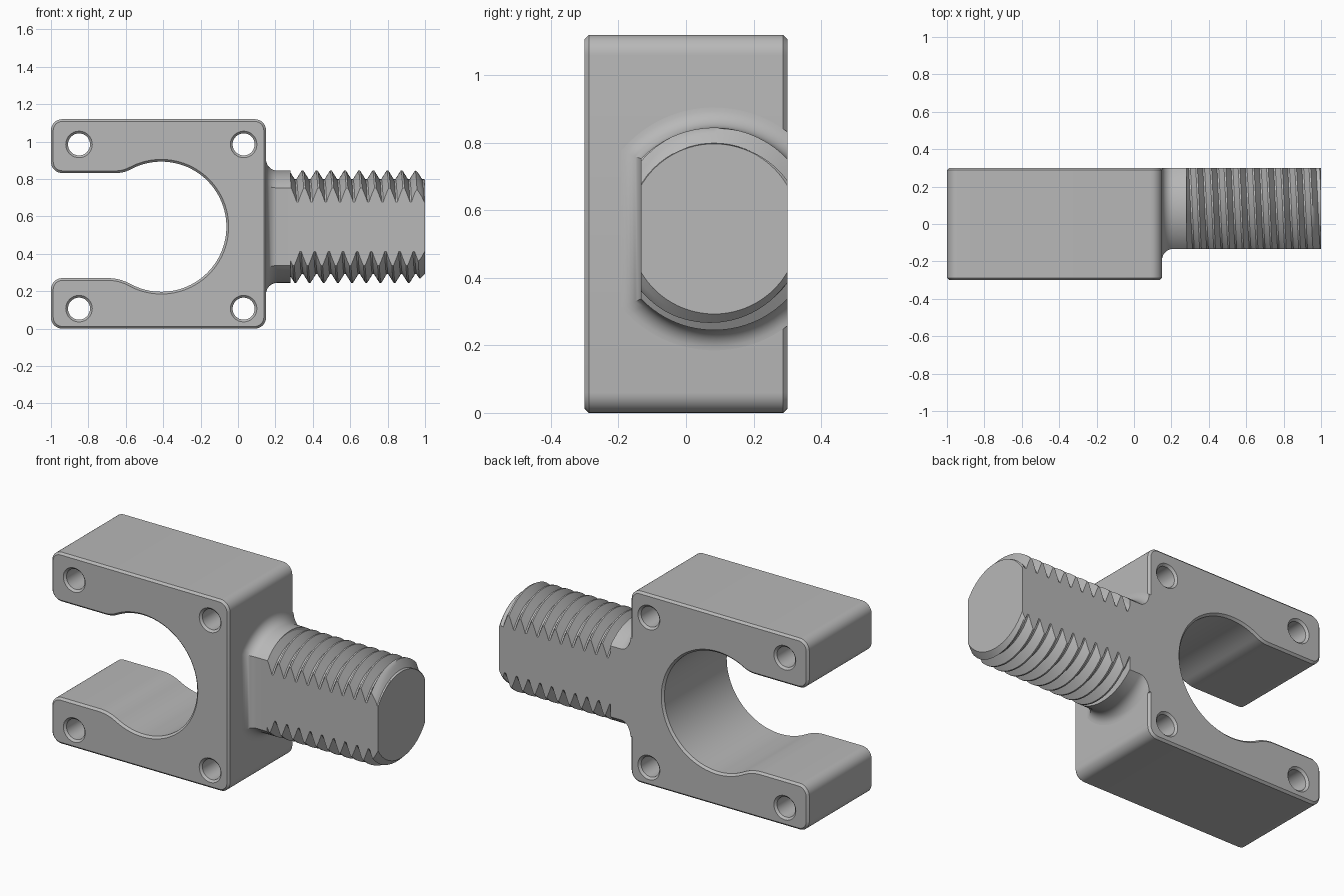
import bpy
import bmesh
from math import sin, cos, acos, atan2, sqrt, pi, radians, floor
from mathutils import Vector

if "Cube" in bpy.data.objects:
    bpy.data.objects.remove(bpy.data.objects["Cube"], do_unlink=True)

# Single plain grey
grey = bpy.data.materials.new("plain_grey")
grey.use_nodes = True
colour = (0.48, 0.48, 0.48, 1.0)
grey.diffuse_color = colour
grey.node_tree.nodes["Principled BSDF"].inputs["Base Color"].default_value = colour


def finish(bm, name):
    bmesh.ops.remove_doubles(bm, verts=bm.verts, dist=0.00005)
    bmesh.ops.recalc_face_normals(bm, faces=bm.faces)
    mesh = bpy.data.meshes.new(name)
    bm.to_mesh(mesh)
    bm.free()
    mesh.materials.append(grey)
    obj = bpy.data.objects.new(name, mesh)
    bpy.context.collection.objects.link(obj)
    bpy.ops.object.select_all(action='DESELECT')
    obj.select_set(True)
    bpy.context.view_layer.objects.active = obj
    bpy.ops.object.shade_smooth_by_angle(angle=radians(30))
    return obj


def arc(cx, cz, r, start, end, steps):
    angles = [start + (end - start) * i / steps for i in range(steps + 1)]
    return [Vector((cx + r * cos(a), cz + r * sin(a))) for a in angles]


def inset(points, amount):
    """Move a closed loop towards its left-hand (material) side."""
    result = []
    for i, p in enumerate(points):
        t1 = (p - points[i - 1]).normalized()
        t2 = (points[(i + 1) % len(points)] - p).normalized()
        t = (t1 + t2).normalized()
        result.append(p + Vector((-t.y, t.x)) * amount / max(t.dot(t1), 0.5))
    return result


def bridge(bm, a, b):
    for i in range(len(a)):
        j = (i + 1) % len(a)
        bm.faces.new((a[i], a[j], b[j], b[i]))


# Clamp block: outline with a round open mouth
half_depth, chamfer, corner = 0.3, 0.012, 0.06
left, right, top = -1.0, 0.15, 1.12
mouth_x, axis_z, mouth_r = -0.41, 0.545, 0.348
upper_lip, lower_lip = 0.832, 0.27


def lip_blend(half_gap, r):
    """Horizontal offset and meeting angle of the curve joining lip and mouth."""
    dx = sqrt((mouth_r + r) ** 2 - (half_gap + r) ** 2)
    return dx, atan2(half_gap + r, dx)


r_up, r_low = 0.16, 0.24
dx_up, a_up = lip_blend(upper_lip - axis_z, r_up)
dx_low, a_low = lip_blend(axis_z - lower_lip, r_low)
l, r = left + corner, right - corner
outline = (
    arc(l, corner, corner, pi, 1.5 * pi, 8)
    + arc(r, corner, corner, 1.5 * pi, 2 * pi, 8)
    + arc(r, top - corner, corner, 0, pi / 2, 8)
    + arc(l, top - corner, corner, pi / 2, pi, 8)
    + arc(l, upper_lip + corner, corner, pi, 1.5 * pi, 8)
    + arc(mouth_x - dx_up, upper_lip + r_up, r_up, -pi / 2, -a_up, 8)
    + arc(mouth_x, axis_z, mouth_r, pi - a_up, a_low - pi, 64)[1:-1]
    + arc(mouth_x - dx_low, lower_lip - r_low, r_low, a_low, pi / 2, 8)
    + arc(l, lower_lip - corner, corner, pi / 2, pi, 8)
)
loops = [outline]

# Four bolt holes, wound the other way round
for x in (-0.85, 0.03):
    for z in (0.107, 0.985):
        loops.append(arc(x, z, 0.059, 2 * pi, 0, 32)[:-1])

bm = bmesh.new()
caps = {-1: [], 1: []}
for loop in loops:
    rim = inset(loop, chamfer)
    rings = []
    for pts, y in ((rim, -half_depth), (loop, chamfer - half_depth),
                   (loop, half_depth - chamfer), (rim, half_depth)):
        rings.append([bm.verts.new((p.x, y, p.y)) for p in pts])
    for a, b in zip(rings, rings[1:]):
        bridge(bm, a, b)
    for side, ring in ((-1, rings[0]), (1, rings[-1])):
        for i in range(len(ring)):
            caps[side].append(bm.edges.get((ring[i - 1], ring[i])))
for side, edges in caps.items():
    bmesh.ops.triangle_fill(bm, edges=edges, use_beauty=True,
                            normal=(0, side, 0))
finish(bm, "clamp_block")

# Threaded stud: round bar with two flats, lofted along x
axis_y, stud_r, flat = 0.0835, 0.3, 0.2165
thread_start, stud_end, end_r = 0.28, 1.0, 0.252
pitch, crest_x, depth = 0.0757, 0.345, 0.046
fillet, steps = 0.06, 24


def thread_radius(x, theta):
    u = (x - crest_x) / pitch - (theta - pi / 2) / (2 * pi)
    t = abs(u - floor(u + 0.5))
    groove = min(max((t - 0.06) / 0.38, 0), 1)
    return min(stud_r - depth * groove, end_r + stud_end - x)


def section(bm, x, grow=0.0, threaded=False):
    """One closed ring: upper arc back to front, then lower arc front to back."""
    verts = []
    for side in (1, -1):
        for i in range(steps + 1):
            f = i / steps if side > 0 else 1 - i / steps
            y = flat - f * (2 * flat + grow)
            px, radius = x, stud_r + grow
            if threaded:
                theta = acos(y / 0.28)
                theta = theta if side > 0 else 2 * pi - theta
                px = x + pitch * (theta - pi / 2) / (2 * pi)
                px = min(max(px, thread_start), stud_end)
                radius = thread_radius(px, theta)
            z = side * sqrt(radius ** 2 - y ** 2)
            verts.append(bm.verts.new((px, axis_y + y, axis_z + z)))
    return verts


bm = bmesh.new()
# Flared root
rings = [section(bm, right - chamfer, fillet)]
for i in range(9):
    a = pi / 2 * i / 8
    rings.append(section(bm, right + fillet * (1 - cos(a)), fillet * (1 - sin(a))))
# Plain shank, then helical rows following crest and groove edges
rings.append(section(bm, thread_start))
for turn in range(-2, 11):
    for u in (0.06, 0.19, 0.31, 0.44, 0.56, 0.69, 0.81, 0.94):
        rings.append(section(bm, crest_x + pitch * (turn + u), threaded=True))
for a, b in zip(rings, rings[1:]):
    bridge(bm, a, b)
bm.faces.new(rings[0])
bm.faces.new(rings[-1])
finish(bm, "threaded_stud")
